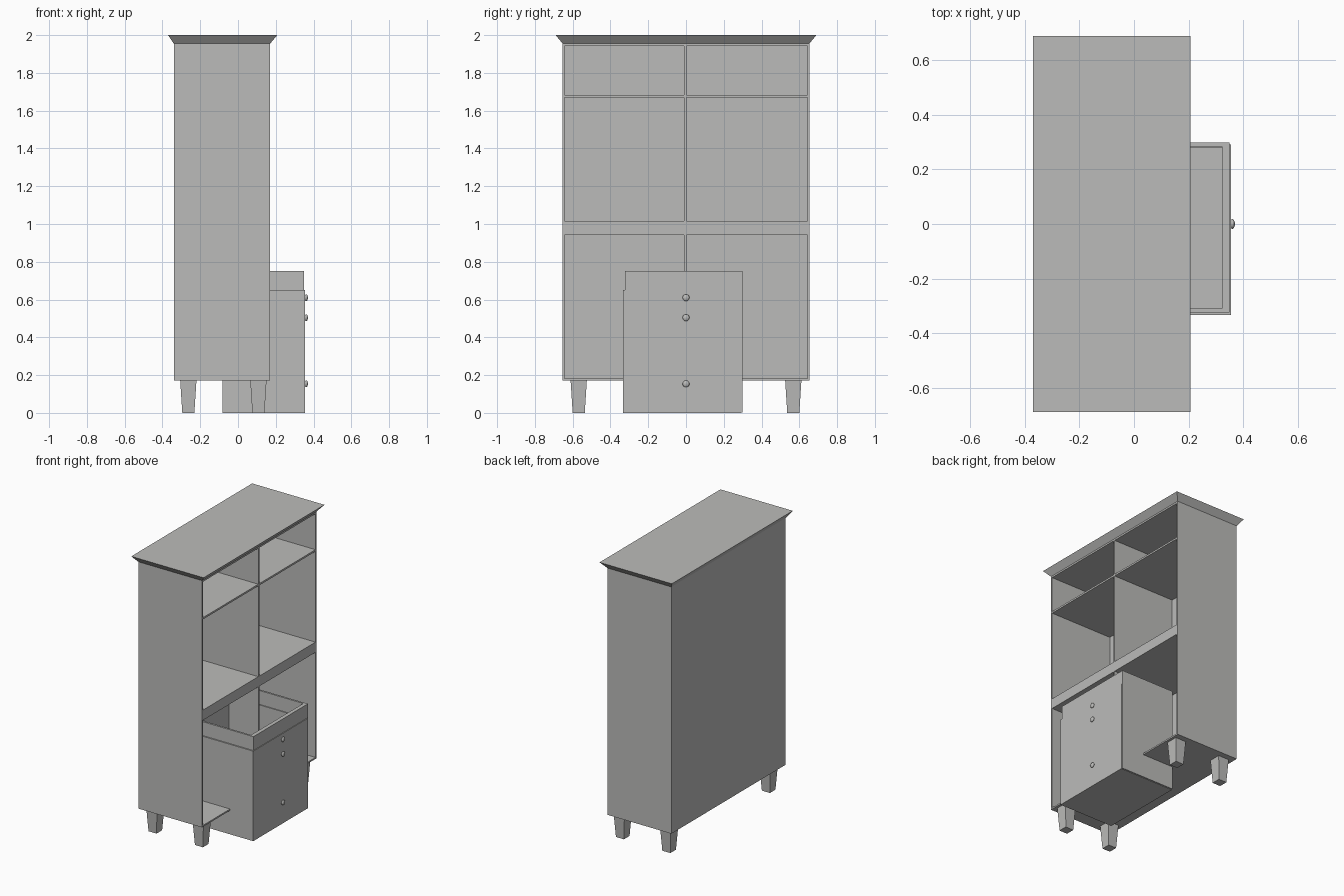
import bpy, bmesh

if "Cube" in bpy.data.objects:
    bpy.data.objects.remove(bpy.data.objects["Cube"])

mat = bpy.data.materials.new("warm grey")
mat.diffuse_color = (0.5, 0.5, 0.49, 1)
mat.use_nodes = True
mat.node_tree.nodes["Principled BSDF"].inputs["Base Color"].default_value = mat.diffuse_color


def finish(name, bm):
    bmesh.ops.recalc_face_normals(bm, faces=bm.faces)
    me = bpy.data.meshes.new(name)
    bm.to_mesh(me)
    bm.free()
    ob = bpy.data.objects.new(name, me)
    bpy.context.collection.objects.link(ob)
    me.materials.append(mat)
    return ob


def frustum(name, low, high, z0, z1):
    """Solid between two rectangles (x0, x1, y0, y1) at two heights."""
    bm = bmesh.new()
    rings = []
    for (x0, x1, y0, y1), z in ((low, z0), (high, z1)):
        rings.append([bm.verts.new(p) for p in
                      ((x0, y0, z), (x1, y0, z), (x1, y1, z), (x0, y1, z))])
    a, b = rings
    bm.faces.new(a[::-1])
    bm.faces.new(b)
    for i in range(4):
        j = (i + 1) % 4
        bm.faces.new((a[i], a[j], b[j], b[i]))
    return finish(name, bm)


def box(name, x0, x1, y0, y1, z0, z1):
    return frustum(name, (x0, x1, y0, y1), (x0, x1, y0, y1), z0, z1)


# Cabinet carcass: sides, back and horizontal boards
XB, XF, Y = -0.34, 0.17, 0.653
T = 0.011
box("left_side_panel", XB, XF, -Y, -Y + T, 0.172, 1.955)
box("right_side_panel", XB, XF, Y - T, Y, 0.172, 1.955)
box("back_panel", XB, XB + T, -Y + T, Y - T, 0.172, 1.955)
for name, z0, z1 in (("floor_board", 0.172, 0.183), ("middle_board", 0.942, 1.016),
                     ("upper_shelf", 1.671, 1.684), ("top_board", 1.943, 1.955)):
    box(name, XB + T, XF, -Y + T, Y - T, z0, z1)

# Centre dividers, one per tier
for name, z0, z1 in (("lower_divider", 0.183, 0.942), ("middle_divider", 1.016, 1.671),
                     ("upper_divider", 1.684, 1.943)):
    box(name, XB + T, XF, -0.011, 0.002, z0, z1)

# Flared cornice
frustum("cornice", (XB, XF, -Y, Y), (-0.37, 0.208, -0.69, 0.69), 1.955, 2.0)

# Tapered legs
for cx, fb in ((-0.263, "back"), (0.108, "front")):
    for cy, lr in ((-0.568, "left"), (0.568, "right")):
        def square(r):
            return (cx - r, cx + r, cy - r, cy + r)
        frustum(f"{fb}_{lr}_leg", square(0.032), square(0.043), 0, 0.172)


# Open-topped drawer boxes, one slightly offset inside the other
def open_box(name, x0, x1, y0, y1, z0, z1, wall, front):
    bm = bmesh.new()

    def ring(a, b, c, d, z):
        return [bm.verts.new(p) for p in ((a, c, z), (b, c, z), (b, d, z), (a, d, z))]
    inner = (x0 + wall, x1 - front, y0 + wall, y1 - wall)
    rings = [ring(x0, x1, y0, y1, z0), ring(x0, x1, y0, y1, z1),
             ring(*inner, z1), ring(*inner, z0 + wall)]
    bm.faces.new(rings[0][::-1])
    bm.faces.new(rings[3])
    for a, b in zip(rings, rings[1:]):
        for i in range(4):
            j = (i + 1) % 4
            bm.faces.new((a[i], a[j], b[j], b[i]))
    return finish(name, bm)


open_box("tall_drawer_box", -0.08, 0.350, -0.324, 0.299, 0.003, 0.75, 0.014, 0.028)
open_box("low_drawer_box", -0.083, 0.355, -0.333, 0.292, 0.0, 0.65, 0.014, 0.033)

# Flattened round knobs
for i, z in enumerate((0.154, 0.504, 0.61)):
    bm = bmesh.new()
    bmesh.ops.create_uvsphere(bm, u_segments=20, v_segments=12, radius=0.018)
    bmesh.ops.scale(bm, vec=(0.5, 1, 1), verts=bm.verts)
    bmesh.ops.translate(bm, vec=(0.361, 0, z), verts=bm.verts)
    for f in bm.faces:
        f.smooth = True
    finish(f"drawer_knob_{i + 1}", bm)
